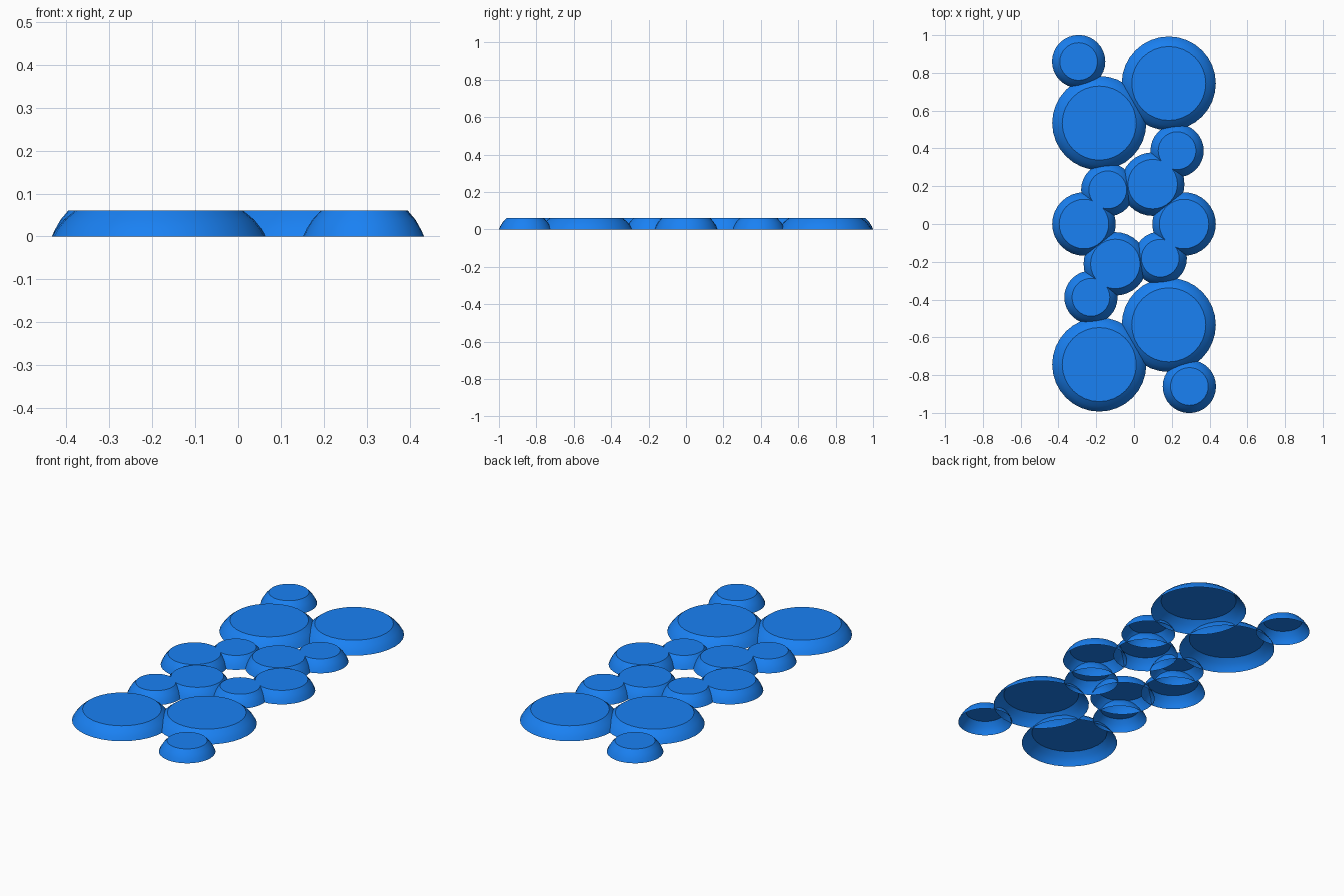
import bpy, bmesh, math

if "Cube" in bpy.data.objects:
    bpy.data.objects.remove(bpy.data.objects["Cube"])

SIDES, HEIGHT = 32, 0.06

mat = bpy.data.materials.new("blue")
mat.diffuse_color = (0.01, 0.22, 0.9, 1)
mat.use_nodes = True
mat.node_tree.nodes["Principled BSDF"].inputs["Base Color"].default_value = mat.diffuse_color

# base radius -> top radius for the three dome sizes
LARGE, MEDIUM, SMALL = (0.249, 0.196), (0.168, 0.131), (0.141, 0.100)

# side curve: (share of height, share of inward offset)
CURVE = [(0, 0), (0.3, 0.2), (0.65, 0.52), (1, 1)]


def dome(name, x, y, size):
    """Flat-topped dome shell, open underneath."""
    base, top = size
    bm = bmesh.new()
    rings = []
    for h, t in CURVE:
        r = base + (top - base) * t
        rings.append([bm.verts.new((r * math.cos(a), r * math.sin(a), h * HEIGHT))
                      for a in (2 * math.pi * i / SIDES for i in range(SIDES))])
    for lo, hi in zip(rings, rings[1:]):
        for i in range(SIDES):
            j = (i + 1) % SIDES
            bm.faces.new((lo[i], lo[j], hi[j], hi[i]))
    bm.faces.new(rings[-1])
    me = bpy.data.meshes.new(name)
    bm.to_mesh(me)
    bm.free()
    me.materials.append(mat)
    ob = bpy.data.objects.new(name, me)
    ob.location = (x, y, 0)
    bpy.context.collection.objects.link(ob)
    bpy.ops.object.select_all(action='DESELECT')
    ob.select_set(True)
    bpy.context.view_layer.objects.active = ob
    bpy.ops.object.shade_smooth_by_angle(angle=math.radians(28))


# one half of the cluster; the other half is it turned 180 degrees
half = [
    ("end_dome", -0.293, 0.860, SMALL),
    ("outer_large_dome", 0.184, 0.744, LARGE),
    ("inner_large_dome", -0.184, 0.534, LARGE),
    ("link_dome", 0.228, 0.388, SMALL),
    ("ring_medium_dome", 0.099, 0.211, MEDIUM),
    ("ring_small_dome", -0.139, 0.181, SMALL),
    ("ring_side_dome", -0.265, 0.0, MEDIUM),
]
for name, x, y, size in half:
    dome(name + "_back", x, y, size)
    dome(name + "_front", -x, -y, size)
